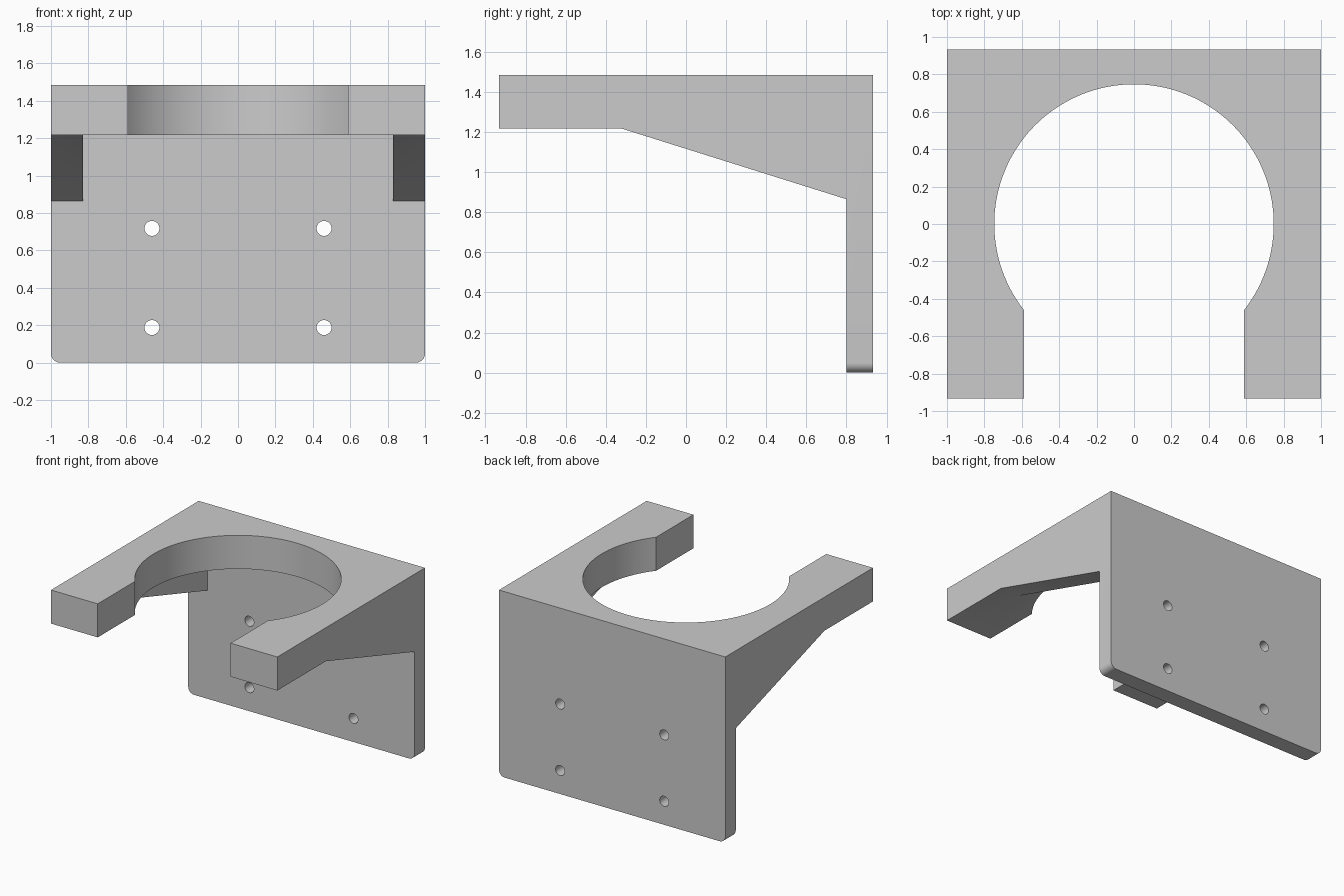
import bpy, bmesh, math
from mathutils import Vector

if "Cube" in bpy.data.objects:
    bpy.data.objects.remove(bpy.data.objects["Cube"])

W, D, TOP = 1.0, 0.932, 1.485      # half width, half depth, height
SLAB, PLATE = 1.217, 0.8           # underside of slab, inner face of plate
BORE, GAP = 0.747, 0.587           # bore radius, half width of mouth


def prism(name, pts, axis, lo, hi):
    """Extrude a 2D profile along axis 0/1/2; profile uses the other two axes in order."""
    bm = bmesh.new()

    def place(p, t):
        c = list(p)
        c.insert(axis, t)
        return Vector(c)

    face = bm.faces.new([bm.verts.new(place(p, lo)) for p in pts])
    ext = bmesh.ops.extrude_face_region(bm, geom=[face], use_keep_orig=True)
    moved = [g for g in ext["geom"] if isinstance(g, bmesh.types.BMVert)]
    offset = Vector((0, 0, 0))
    offset[axis] = hi - lo
    bmesh.ops.translate(bm, verts=moved, vec=offset)
    bmesh.ops.recalc_face_normals(bm, faces=bm.faces)
    mesh = bpy.data.meshes.new(name)
    bm.to_mesh(mesh)
    bm.free()
    obj = bpy.data.objects.new(name, mesh)
    bpy.context.collection.objects.link(obj)
    return obj


def arc(cx, cy, r, a0, a1, n):
    return [(cx + r * math.cos(a0 + (a1 - a0) * i / n),
             cy + r * math.sin(a0 + (a1 - a0) * i / n)) for i in range(n + 1)]


def cut(target, cutter):
    cutter.hide_render = True
    mod = target.modifiers.new(cutter.name, 'BOOLEAN')
    mod.operation, mod.solver, mod.object = 'DIFFERENCE', 'EXACT', cutter
    bpy.context.view_layer.objects.active = target
    bpy.ops.object.modifier_apply(modifier=mod.name)
    bpy.data.objects.remove(cutter)


# Bracket body: side profile with sloping gusset, extruded across the width
bracket = prism("wall_bracket", [(-D, TOP), (-D, SLAB), (-0.32, SLAB), (PLATE, 0.865),
                                 (PLATE, 0), (D, 0), (D, TOP)], 0, -W, W)

# Rounded lower corners of the back plate
bm = bmesh.new()
bm.from_mesh(bracket.data)
corners = [e for e in bm.edges
           if all(v.co.z < 1e-5 for v in e.verts) and e.verts[0].co.x * e.verts[1].co.x > 0
           and abs(e.verts[0].co.x - e.verts[1].co.x) < 1e-5]
bmesh.ops.bevel(bm, geom=corners, offset=0.05, segments=8, profile=0.5, affect='EDGES')
bm.to_mesh(bracket.data)
bm.free()

# Space between the two gussets
cut(bracket, prism("gusset_space", [(-1.2, 0.5), (PLATE, 0.5), (PLATE, SLAB), (-1.2, SLAB)],
                   0, -0.83, 0.83))

# Round bore with an open mouth at the front
mouth = math.asin(-math.sqrt(BORE**2 - GAP**2) / BORE)
keyhole = arc(0, 0, BORE, mouth, math.pi - mouth, 96) + [(-GAP, -1.2), (GAP, -1.2)]
cut(bracket, prism("bore", keyhole, 2, 1.1, 1.7))

# Four screw holes
for x in (-0.46, 0.46):
    for z in (0.188, 0.718):
        circle = arc(x, z, 0.04, 0, 2 * math.pi, 32)[:-1]
        cut(bracket, prism("screw_hole", circle, 1, 0.6, 1.1))

# Smooth curved walls, sharp edges elsewhere
bpy.ops.object.select_all(action='DESELECT')
bracket.select_set(True)
bpy.context.view_layer.objects.active = bracket
bpy.ops.object.shade_smooth_by_angle(angle=math.radians(30))
